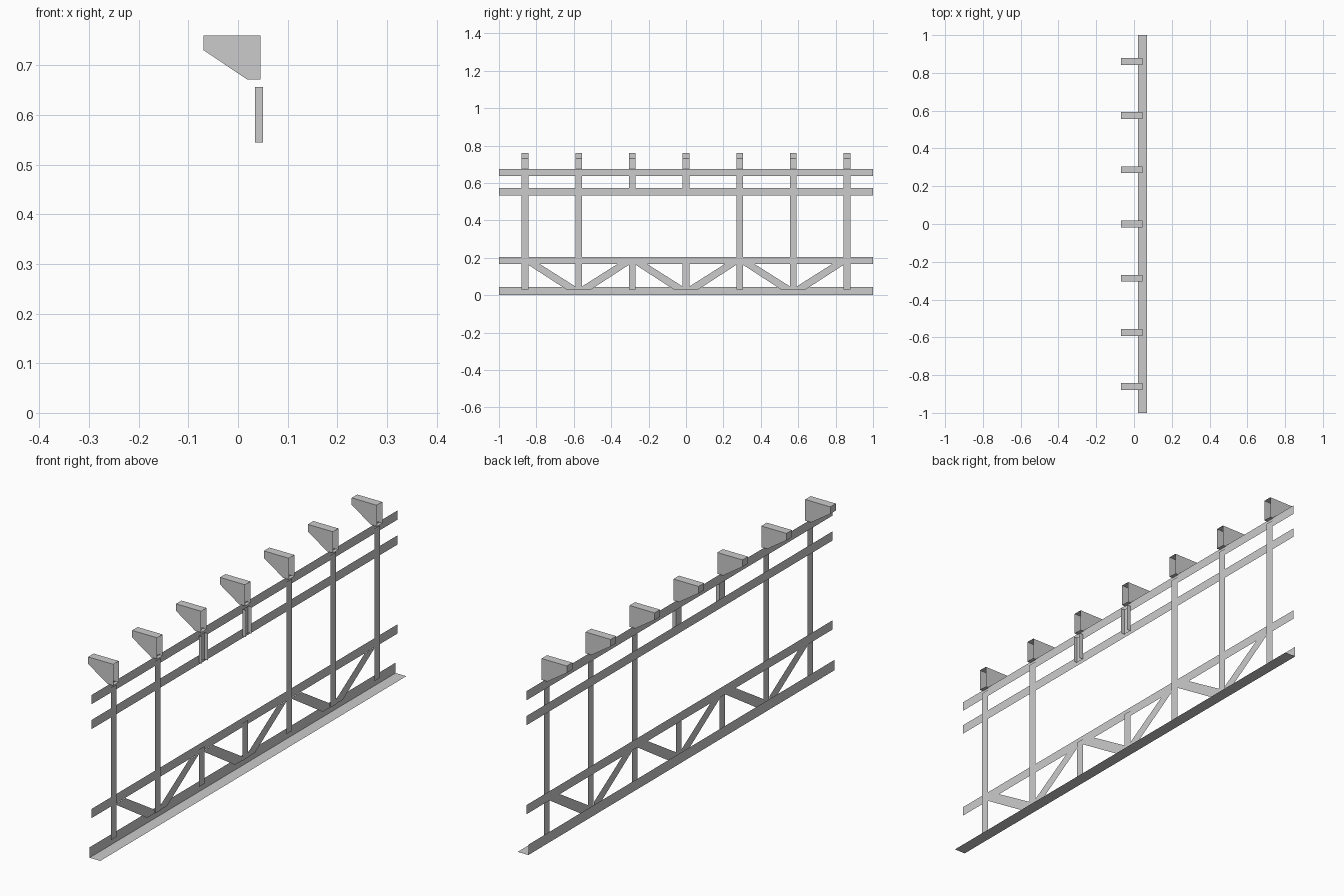
import bpy
from mathutils import Vector

cube = bpy.data.objects.get("Cube")
if cube:
    bpy.data.objects.remove(cube)

steel = bpy.data.materials.new("grey_steel")
steel.use_nodes = True
colour = (0.6, 0.6, 0.6, 1)
steel.diffuse_color = colour
steel.node_tree.nodes["Principled BSDF"].inputs["Base Color"].default_value = colour

PITCH = 0.287          # spacing of the posts along y
HALF = 0.018           # half width of every post
WEB_X, RAIL_X, BRACE_X, POST_X = 0.021, 0.030, 0.032, 0.034


def build(name, verts, faces):
    mesh = bpy.data.meshes.new(name)
    mesh.from_pydata([Vector(v) for v in verts], [], faces)
    mesh.materials.append(steel)
    obj = bpy.data.objects.new(name, mesh)
    bpy.context.collection.objects.link(obj)
    return obj


def plate(name, x, outline):
    """Flat sheet facing +x from a (y, z) outline."""
    return build(name, [(x, y, z) for y, z in outline], [range(len(outline))])


def rect(name, x, y0, y1, z0, z1):
    return plate(name, x, [(y0, z0), (y1, z0), (y1, z1), (y0, z1)])


def sweep(name, profile, y0, y1, closed=False, caps=False):
    """Sheet-metal (x, z) profile drawn out along y."""
    n = len(profile)
    verts = [(x, y, z) for y in (y0, y1) for x, z in profile]
    faces = [(i, (i + 1) % n, n + (i + 1) % n, n + i)
             for i in range(n if closed else n - 1)]
    if caps:
        faces += [tuple(reversed(range(n))), tuple(range(n, 2 * n))]
    return build(name, verts, faces)


# Bottom angle: upright web and outward flange
sweep("bottom_angle", [(WEB_X, 0.043), (WEB_X, 0), (0.07, 0)], -1, 1)

# Long flat rails
for name, low in (("truss_rail", 0.166), ("middle_rail", 0.534), ("top_rail", 0.637)):
    rect(name, RAIL_X, -1, 1, low, low + 0.038)

# Hollow tapered brackets, open towards +x
bracket = [(0.045, 0.76), (-0.07, 0.76), (-0.07, 0.731), (0.018, 0.672), (0.045, 0.672)]
for i in range(-3, 4):
    y = i * PITCH
    sweep("bracket", bracket, y - HALF, y + HALF, caps=True)

    if i in (-1, 0):
        # Gap in the frame: short truss post, and a channel joining the upper rails
        rect("truss_post", POST_X, y - HALF, y + HALF, 0.03, 0.185)
        channel = [(0.05, y - HALF), (POST_X, y - HALF), (POST_X, y + HALF), (0.05, y + HALF)]
        build("short_channel", [(a, b, z) for z in (0.545, 0.656) for a, b in channel],
              [(k, k + 1, k + 5, k + 4) for k in range(3)])
    else:
        rect("tall_post", POST_X, y - HALF, y + HALF, 0.03, 0.66)

# Diagonal braces, alternating direction between posts
for i in range(-3, 3):
    falling = i % 2 == 1
    start, step = (i * PITCH, 1) if falling else ((i + 1) * PITCH, -1)
    outline = [(0.012, 0.166), (0.08, 0.166), (0.27, 0.046), (0.27, 0.03), (0.222, 0.03)]
    plate("diagonal_brace", BRACE_X, [(start + step * a, z) for a, z in outline])
